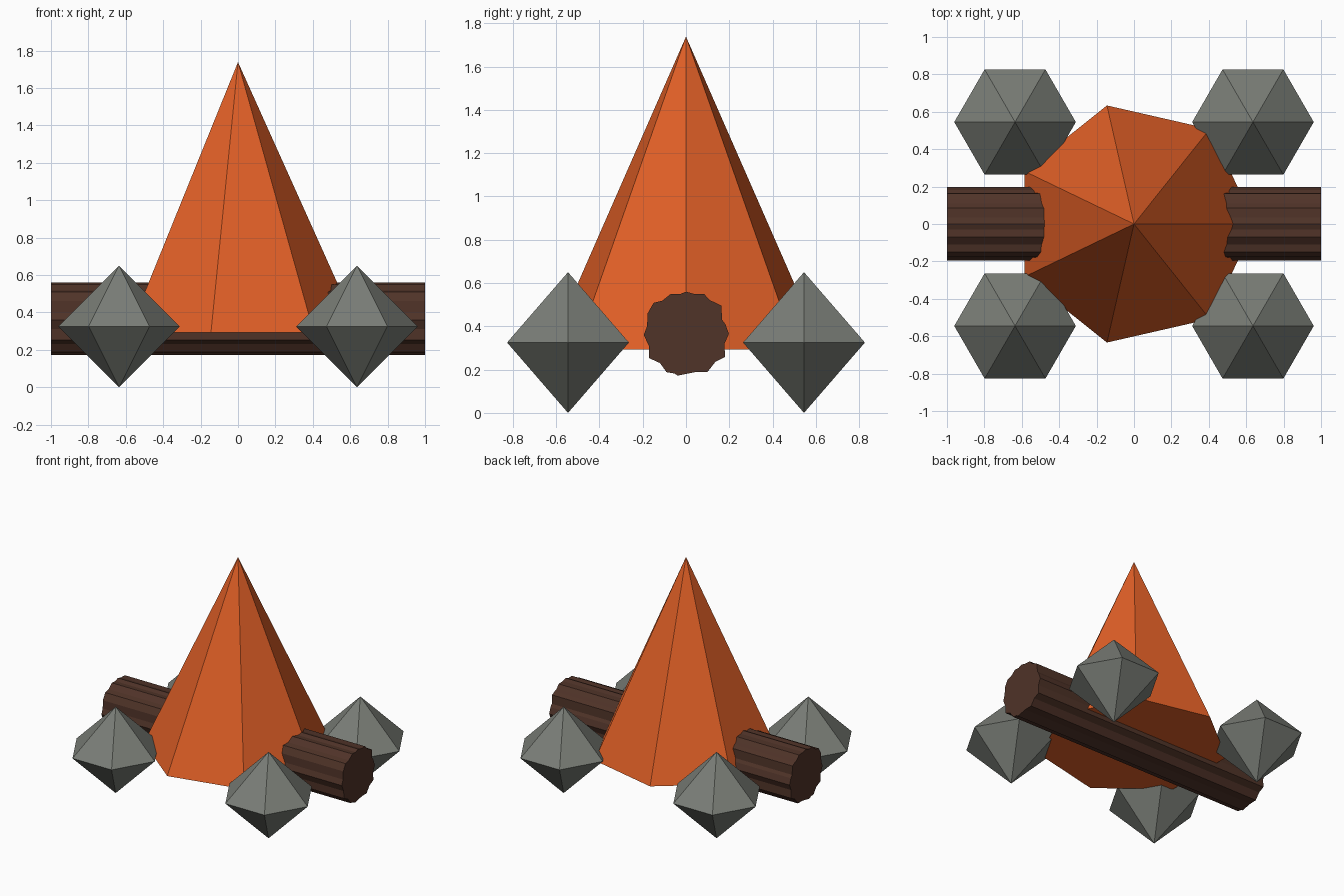
import bpy, bmesh, math

if "Cube" in bpy.data.objects:
    bpy.data.objects.remove(bpy.data.objects["Cube"])


def material(name, rgb):
    m = bpy.data.materials.new(name)
    m.diffuse_color = (*rgb, 1)
    m.use_nodes = True
    m.node_tree.nodes["Principled BSDF"].inputs["Base Color"].default_value = m.diffuse_color
    return m


def add_mesh(name, verts, faces, mat, location=(0, 0, 0)):
    bm = bmesh.new()
    vs = [bm.verts.new(v) for v in verts]
    for f in faces:
        bm.faces.new([vs[i] for i in f])
    bmesh.ops.recalc_face_normals(bm, faces=bm.faces)
    me = bpy.data.meshes.new(name)
    bm.to_mesh(me)
    bm.free()
    me.materials.append(mat)
    ob = bpy.data.objects.new(name, me)
    ob.location = location
    bpy.context.collection.objects.link(ob)
    return ob


def ring(n, r, z=0.0):
    return [(r * math.cos(2 * math.pi * i / n), r * math.sin(2 * math.pi * i / n), z)
            for i in range(n)]


orange = material("flame orange", (0.76, 0.117, 0.02))
grey = material("stone grey", (0.195, 0.208, 0.185))
brown = material("bark brown", (0.079, 0.033, 0.021))

# Flame: seven-sided pyramid with a closed base
n = 7
add_mesh("flame", ring(n, 0.65, 0.293) + [(0, 0, 1.738)],
         [(i, (i + 1) % n, n) for i in range(n)] + [tuple(range(n))], orange)

# Log: ragged bark outline (y, z) extruded along x
bark = [(0, .56), (.035, .55), (.085, .548), (.11, .52), (.135, .51), (.163, .495),
        (.167, .43), (.182, .41), (.198, .365), (.178, .32), (.18, .258), (.135, .235),
        (.1, .19), (.04, .188), (-.04, .172), (-.052, .182), (-.09, .188), (-.12, .23),
        (-.17, .253), (-.172, .31), (-.195, .36), (-.18, .4), (-.177, .46), (-.15, .508),
        (-.11, .518), (-.07, .55), (-.03, .548)]
k = len(bark)
add_mesh("log", [(x, y, z) for x in (-1, 1) for y, z in bark],
         [(i, (i + 1) % k, k + (i + 1) % k, k + i) for i in range(k)]
         + [tuple(range(k)), tuple(range(k, 2 * k))], brown)

# Stones: hexagonal double pyramids at the four corners
h = 0.325
for sx, side in ((-1, "left"), (1, "right")):
    for sy, end in ((-1, "front"), (1, "back")):
        add_mesh(f"stone_{end}_{side}", ring(6, h) + [(0, 0, h), (0, 0, -h)],
                 [(i, (i + 1) % 6, t) for i in range(6) for t in (6, 7)],
                 grey, (sx * 0.636, sy * 0.545, h))
